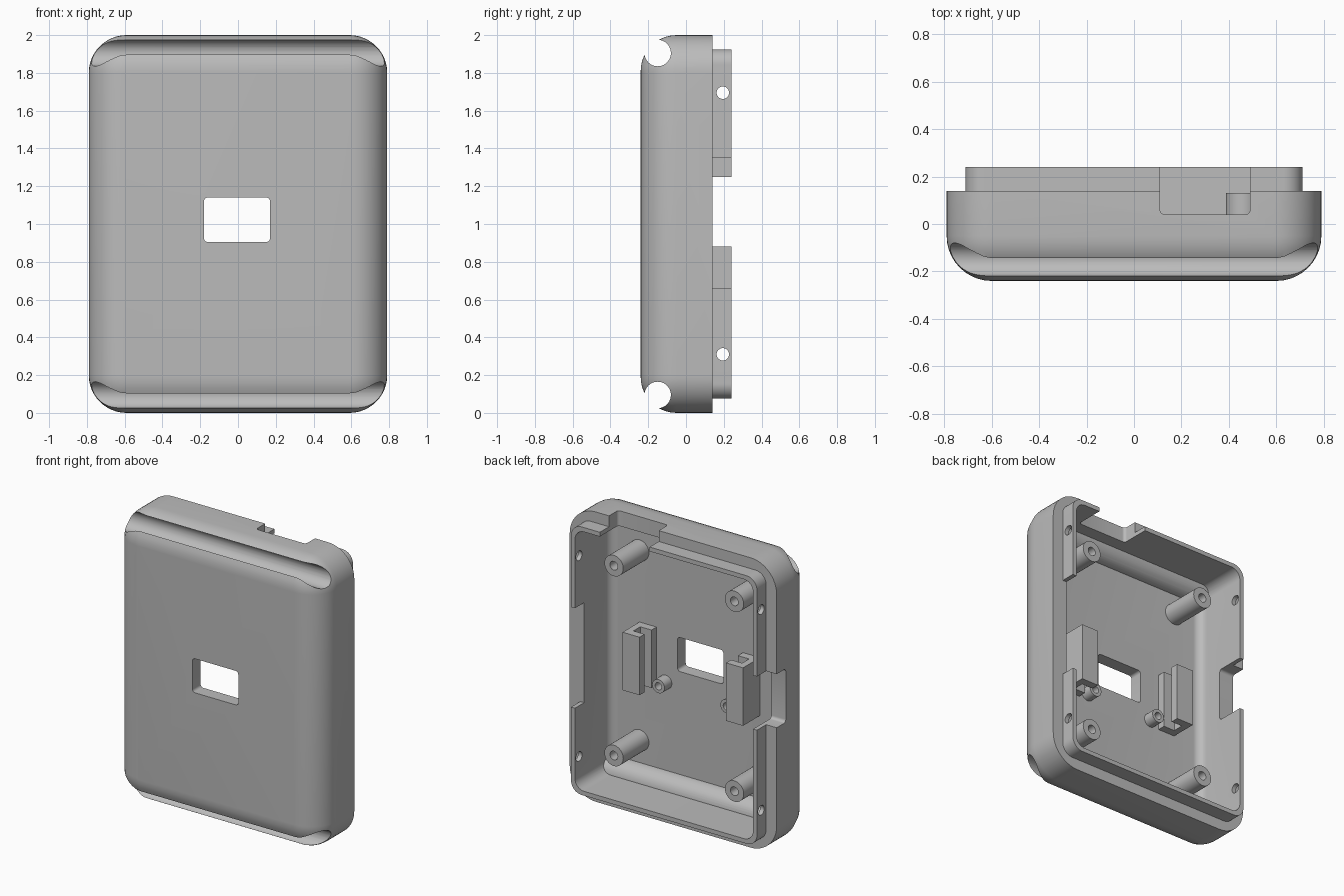
import bpy, bmesh, math
from mathutils import Matrix, Vector

if "Cube" in bpy.data.objects:
    bpy.data.objects.remove(bpy.data.objects["Cube"])

grey = bpy.data.materials.new("plain_grey")
grey.diffuse_color = (0.5, 0.5, 0.5, 1)
grey.use_nodes = True
grey.node_tree.nodes["Principled BSDF"].inputs["Base Color"].default_value = grey.diffuse_color


def finish(name, bm):
    bmesh.ops.recalc_face_normals(bm, faces=bm.faces[:])
    mesh = bpy.data.meshes.new(name)
    bm.to_mesh(mesh)
    bm.free()
    mesh.materials.append(grey)
    ob = bpy.data.objects.new(name, mesh)
    bpy.context.collection.objects.link(ob)
    return ob


def loft(name, layers, axis="y", seg=12):
    """Rounded rectangles (pos, a0, a1, b0, b1, radius) lofted along an axis."""
    bm = bmesh.new()
    rings = []
    for pos, a0, a1, b0, b1, r in layers:
        ring = []
        for q, (a, b) in enumerate([(a1 - r, b1 - r), (a0 + r, b1 - r),
                                    (a0 + r, b0 + r), (a1 - r, b0 + r)]):
            for i in range(seg + 1):
                t = math.radians(90 * (q + i / seg))
                u, v = a + r * math.cos(t), b + r * math.sin(t)
                co = {"x": (pos, u, v), "y": (u, pos, v), "z": (u, v, pos)}[axis]
                ring.append(bm.verts.new(co))
        rings.append(ring)
    n = len(rings[0])
    for p, q in zip(rings, rings[1:]):
        for i in range(n):
            bm.faces.new((p[i], p[(i + 1) % n], q[(i + 1) % n], q[i]))
    bm.faces.new(rings[0])
    bm.faces.new(rings[-1])
    return finish(name, bm)


def rounded_front(y0, y1, hx, z0, z1, corner, fillet, steps=10):
    """Layers whose front edge (at y0) is filleted."""
    out = []
    for i in range(steps + 1):
        t = math.radians(90 * i / steps)
        d = fillet * (1 - math.sin(t))
        y = y0 + fillet * (1 - math.cos(t))
        out.append((y, -hx + d, hx - d, z0 + d, z1 - d, corner - d))
    out.append((y1, -hx, hx, z0, z1, corner))
    return out


def rod(name, axis, centre, radius, length, seg=40):
    bm = bmesh.new()
    rot = Vector((0, 0, 1)).rotation_difference(
        Vector((1, 0, 0) if axis == "x" else (0, 1, 0))).to_matrix().to_4x4()
    bmesh.ops.create_cone(bm, cap_ends=True, segments=seg, radius1=radius,
                          radius2=radius, depth=length,
                          matrix=Matrix.Translation(centre) @ rot)
    return finish(name, bm)


def boolean(ob, other, op="DIFFERENCE"):
    m = ob.modifiers.new("cut", "BOOLEAN")
    m.operation, m.solver, m.object = op, "EXACT", other
    bpy.context.view_layer.objects.active = ob
    bpy.ops.object.modifier_apply(modifier=m.name)
    bpy.data.objects.remove(other)


def smooth(ob):
    bpy.ops.object.select_all(action="DESELECT")
    ob.select_set(True)
    bpy.context.view_layer.objects.active = ob
    bpy.ops.object.shade_smooth_by_angle(angle=math.radians(30))


FLOOR = -0.15
GROOVES = (0.095, 1.905)

# outer shell with rounded front, plus the raised lip behind it
shell = loft("shell", rounded_front(-0.24, 0.14, 0.79, 0, 2, 0.2, 0.19))
boolean(shell, loft("lip", [(0.0, -0.71, 0.71, 0.075, 1.925, 0.08),
                            (0.24, -0.71, 0.71, 0.075, 1.925, 0.08)]), "UNION")

# hollow inside, leaving round walls around the two grooves
cavity = loft("cavity", rounded_front(FLOOR, 0.4, 0.68, 0.105, 1.895, 0.07, 0.06))
for z in GROOVES:
    boolean(cavity, rod("groove_wall", "x", (0, -0.15, z), 0.1, 2))
boolean(shell, cavity)

# grooves across the front at top and bottom
for z in GROOVES:
    boolean(shell, rod("groove", "x", (0, -0.15, z), 0.07, 2))

# front window
boolean(shell, loft("window", [(y, -0.18, 0.17, 0.905, 1.14, 0.02)
                               for y in (-0.4, 0)], seg=5))
# top notch, left notch and wide right lip gap
boolean(shell, loft("top_notch", [(z, 0.11, 0.49, 0.04, 0.4, 0.02)
                                  for z in (1.8, 2.2)], "z", 5))
boolean(shell, loft("left_notch", [(x, 0.04, 0.4, 0.88, 1.25, 0.02)
                                   for x in (-1, -0.6)], "x", 5))
boolean(shell, loft("lip_gap", [(x, 0.14, 0.4, 0.66, 1.35, 0.001)
                                for x in (0.6, 1)], "x", 1))
# screw holes through both side lips
for z in (0.31, 1.695):
    boolean(shell, rod("lip_hole", "x", (0, 0.195, z), 0.033, 2, 24))
smooth(shell)


def tube(name, x, z, r, hole, top):
    base = FLOOR - 0.02
    ob = rod(name, "y", (x, (base + top) / 2, z), r, top - base, 32)
    boolean(ob, rod("bore", "y", (x, (FLOOR + top + 0.1) / 2, z), hole,
                    top + 0.1 - FLOOR, 24))
    smooth(ob)


def clip(name, s):
    # C-shaped rail, slot facing the centre
    pts = [(0.33, FLOOR - 0.02), (0.46, FLOOR - 0.02), (0.46, 0.035), (0.33, 0.035),
           (0.33, -0.02), (0.415, -0.02), (0.415, -0.095), (0.33, -0.095)]
    bm = bmesh.new()
    face = bm.faces.new([bm.verts.new((s * x, y, 0.765)) for x, y in pts])
    ext = bmesh.ops.extrude_face_region(bm, geom=[face])
    bmesh.ops.translate(bm, vec=(0, 0, 0.4),
                        verts=[g for g in ext["geom"] if isinstance(g, bmesh.types.BMVert)])
    finish(name, bm)


# standoffs, small bosses and board clips, mirrored left and right
for side, s in (("left", -1), ("right", 1)):
    for level, z in (("lower", 0.35), ("upper", 1.66)):
        tube(f"{level}_{side}_standoff", s * 0.46, z, 0.072, 0.03, 0.13)
    tube(f"{side}_boss", s * 0.26, 0.805, 0.047, 0.025, -0.07)
    clip(f"{side}_clip", s)
